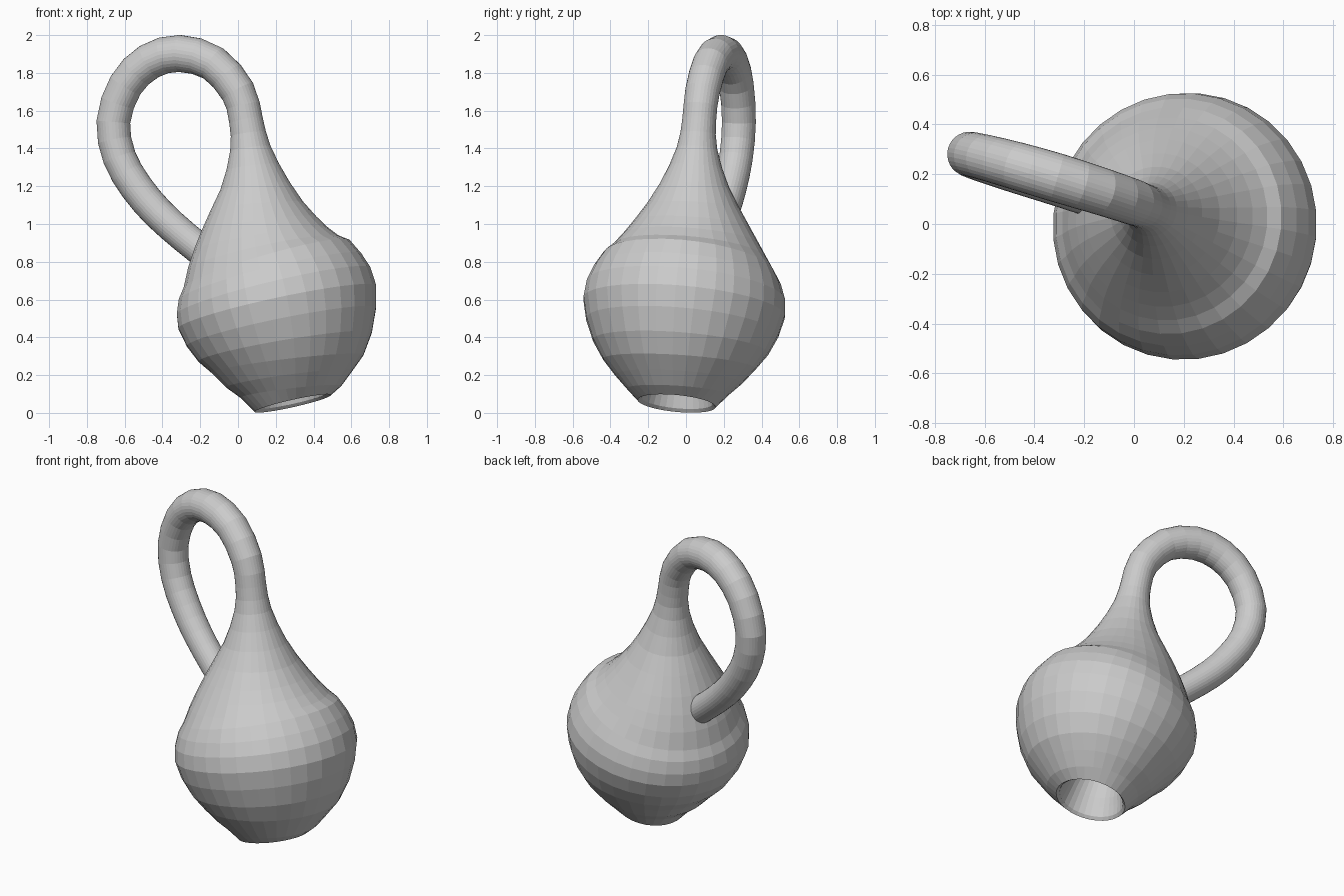
import bpy, bmesh
from math import cos, sin, pi
from mathutils import Vector

if "Cube" in bpy.data.objects:
    bpy.data.objects.remove(bpy.data.objects["Cube"])

SIDES, STEPS = 32, 2

# Centreline in the bottle's plane: x, z, tube radius
# (first and last entries only steer the end directions)
path = [
    (.33, -.08, .12),
    # bulb, from the mouth up
    (.29, .05, .207), (.272, .18, .338), (.25, .35, .467), (.208, .56, .538),
    (.17, .72, .500), (.135, .85, .410), (.11, 1.0, .308), (.09, 1.2, .186),
    # neck and loop handle
    (.065, 1.4, .108), (.042, 1.55, .09), (0, 1.7, .092), (-.13, 1.85, .095),
    (-.31, 1.903, .098), (-.47, 1.86, .096), (-.595, 1.735, .092),
    (-.66, 1.54, .09), (-.627, 1.35, .089), (-.535, 1.19, .088),
    (-.42, 1.055, .086), (-.275, .925, .084),
    # inner tube flaring back to the mouth
    (-.12, .80, .085), (.03, .66, .09), (.14, .50, .10), (.215, .34, .125),
    (.262, .18, .16), (.286, .065, .19),
    (.315, -.06, .22),
]


def spline(a, b, c, d, t):
    return .5 * (2 * b + (c - a) * t + (2 * a - 5 * b + 4 * c - d) * t * t
                 + (3 * b - a - 3 * c + d) * t ** 3)


def in_plane(x, z):
    return Vector((x, .06 - .3 * (x - .06) + .03 * (z - 1.4), z))


# Resample the path as centre + radius
samples = []
for i in range(1, len(path) - 2):
    quad = [Vector(p) for p in path[i - 1:i + 3]]
    last = i == len(path) - 3
    for k in range(STEPS + (1 if last else 0)):
        t = k / STEPS
        p = spline(*quad, t)
        tangent = spline(*quad, t + .01) - spline(*quad, t - .01)
        samples.append((p, tangent))

# Sweep rings along the centreline
normal = Vector((.3, 1, -.03)).normalized()
bm = bmesh.new()
rings = []
for p, tan in samples:
    centre = in_plane(p.x, p.y)
    direction = (in_plane(tan.x, tan.y) - in_plane(0, 0)).normalized()
    side = normal.cross(direction).normalized()
    rings.append([bm.verts.new(centre + p.z * (cos(2 * pi * j / SIDES) * side
                                              + sin(2 * pi * j / SIDES) * normal))
                  for j in range(SIDES)])

for a, b in zip(rings, rings[1:]):
    for j in range(SIDES):
        k = (j + 1) % SIDES
        bm.faces.new((a[j], a[k], b[k], b[j]))

# Mouth rim: the inner end joins the outer end mirrored
a = rings[-1]
b = [rings[0][(SIDES // 2 - j) % SIDES] for j in range(SIDES)]
for j in range(SIDES):
    k = (j + 1) % SIDES
    bm.faces.new((a[j], a[k], b[k], b[j]))

mesh = bpy.data.meshes.new("one_sided_bottle")
bm.to_mesh(mesh)
bm.free()
bottle = bpy.data.objects.new("one_sided_bottle", mesh)
bpy.context.collection.objects.link(bottle)
